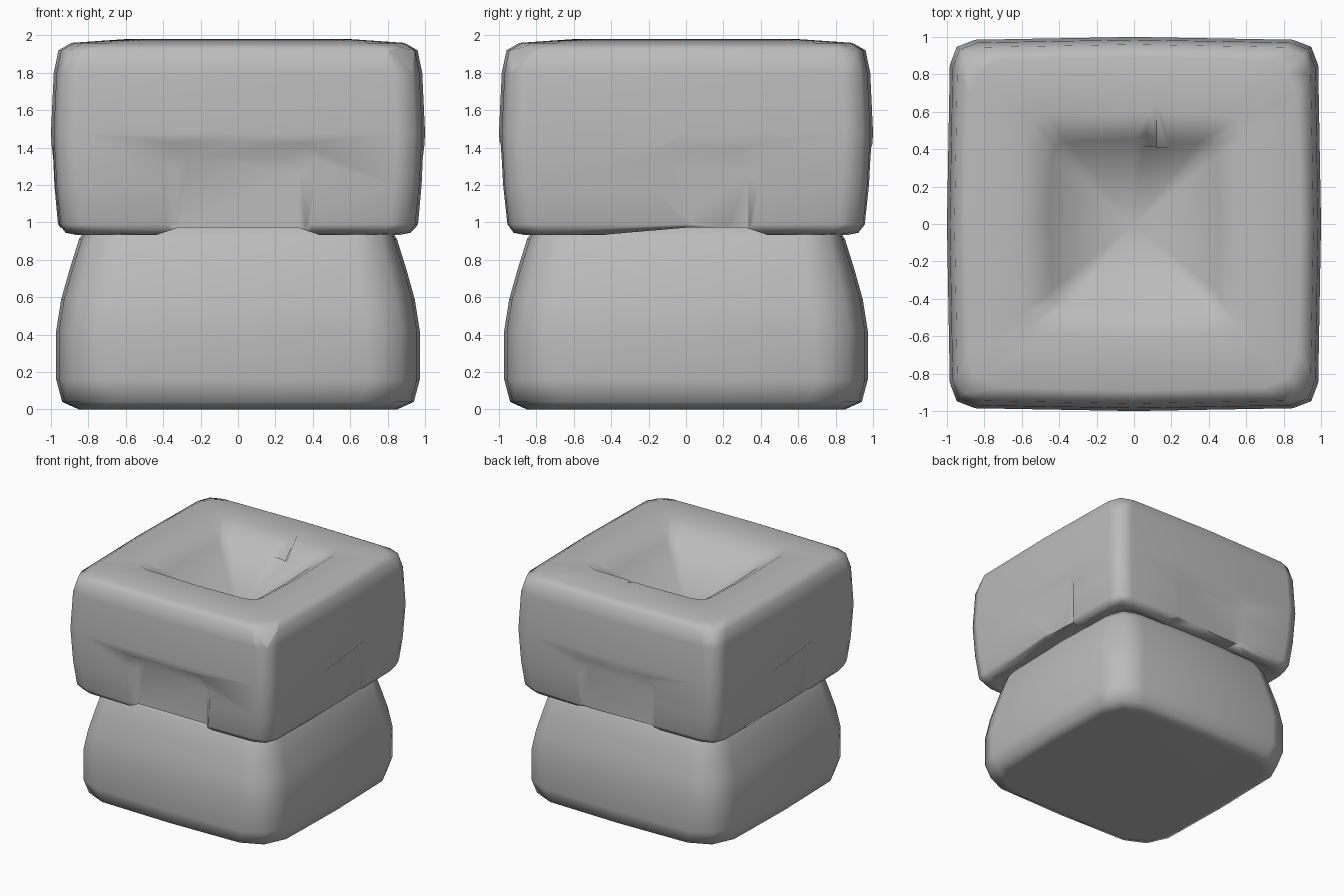
import bpy, bmesh, math
from mathutils import Matrix, Vector

if "Cube" in bpy.data.objects:
    bpy.data.objects.remove(bpy.data.objects["Cube"])

stone = bpy.data.materials.new("grey_stone")
stone.use_nodes = True
grey = (0.5, 0.5, 0.5, 1)
stone.diffuse_color = grey
stone.node_tree.nodes["Principled BSDF"].inputs["Base Color"].default_value = grey


def add_object(name, bm):
    bmesh.ops.recalc_face_normals(bm, faces=bm.faces)
    mesh = bpy.data.meshes.new(name)
    bm.to_mesh(mesh)
    bm.free()
    mesh.materials.append(stone)
    obj = bpy.data.objects.new(name, mesh)
    bpy.context.collection.objects.link(obj)
    return obj


def loft(rings, apex=None):
    """Skin a stack of closed rings, capping the start and the end or apex."""
    bm = bmesh.new()
    loops = [[bm.verts.new(p) for p in ring] for ring in rings]
    n = len(loops[0])
    for a, b in zip(loops, loops[1:]):
        for i in range(n):
            j = (i + 1) % n
            bm.faces.new((a[i], a[j], b[j], b[i]))
    bm.faces.new(loops[0])
    if apex:
        tip = bm.verts.new(apex)
        for i in range(n):
            bm.faces.new((loops[-1][i], loops[-1][(i + 1) % n], tip))
    else:
        bm.faces.new(loops[-1])
    return bm


def rounded_square(half, corner, z, bulge=0.015):
    """Square ring with swollen sides and blunt corners."""
    flat = half - corner
    tip = half - 0.35 * corner
    side = [(half - bulge, -flat), (half, 0), (half - bulge, flat), (tip, tip)]
    ring = []
    for k in range(4):
        turn = Matrix.Rotation(k * math.pi / 2, 3, 'Z')
        ring += [turn @ Vector((x, y, z)) for x, y in side]
    return ring


def cut(target, cutter):
    cutter.hide_render = True
    mod = target.modifiers.new("cut", 'BOOLEAN')
    mod.operation = 'DIFFERENCE'
    mod.solver = 'EXACT'
    mod.object = cutter
    bpy.context.view_layer.objects.active = target
    bpy.ops.object.modifier_apply(modifier=mod.name)
    bpy.data.objects.remove(cutter)


def smooth(obj):
    """Soft edges, with the large faces kept flat."""
    bpy.ops.object.select_all(action='DESELECT')
    obj.select_set(True)
    bpy.context.view_layer.objects.active = obj
    bpy.ops.object.shade_smooth_by_angle(angle=math.radians(85))
    weighted = obj.modifiers.new("soft_edges", 'WEIGHTED_NORMAL')
    weighted.keep_sharp = True


# Lower block: flared foot narrowing to the neck
foot = [(0.85, 0.26, 0.0), (0.94, 0.28, 0.04), (0.972, 0.28, 0.16), (0.972, 0.28, 0.42),
        (0.945, 0.28, 0.59), (0.9, 0.26, 0.75), (0.85, 0.23, 0.91), (0.76, 0.2, 1.05)]
base = add_object("base_block", loft([rounded_square(*r) for r in foot]))
smooth(base)

# Upper block with a pyramid-shaped bowl in the top
head = [(0.74, 0.14, 1.0), (0.87, 0.16, 0.932), (0.93, 0.15, 0.945), (0.962, 0.15, 0.99),
        (0.985, 0.15, 1.2), (1.0, 0.15, 1.48), (0.985, 0.15, 1.8), (0.96, 0.16, 1.92),
        (0.89, 0.2, 1.96), (0.6, 0.13, 1.98), (0.455, 0.1, 1.88)]
bm = loft([rounded_square(*r) for r in head], apex=(0, 0, 1.5))

# Broken-off front corner
res = bmesh.ops.bisect_plane(bm, geom=bm.verts[:] + bm.edges[:] + bm.faces[:],
                             plane_co=(0.925, -0.925, 1.82), plane_no=(1, -1, 1),
                             clear_outer=True)
bmesh.ops.edgeloop_fill(bm, edges=[e for e in res["geom_cut"]
                                   if isinstance(e, bmesh.types.BMEdge)])
top = add_object("bowl_block", bm)


# Arched notches with sloping sides in each side, and a raised lip below them
def arch(width, height, chamfer, y, skew=0):
    pts = [(-width, 0.8), (-width, height - chamfer), (chamfer - width, height),
           (width - chamfer, height), (width, height - chamfer), (width, 0.8)]
    return [(x, y - skew * x, z) for x, z in pts]


def lip(rise_end, y):
    return [(x, y, z) for x, z in [(-0.43, 0.9), (-0.43, 0.935), (rise_end, 0.972),
                                   (0.32, 0.972), (0.43, 0.935), (0.43, 0.9)]]


for quarter, depth, skew, rise_end in [(0, 0.1, 0, -0.32), (1, 0.035, -0.09, 0),
                                       (2, 0.06, -0.04, -0.32), (3, 0.035, -0.09, -0.32)]:
    notch = loft([arch(0.46, 1.46, 0.1, -1.03), arch(0.33, 1.34, 0.07, depth - 1.0, skew)])
    for name, cutter in [("notch_cutter", notch),
                         ("lip_cutter", loft([lip(rise_end, -1.05), lip(rise_end, -0.78)]))]:
        cutter.transform(Matrix.Rotation(quarter * math.pi / 2, 4, 'Z'))
        cut(top, add_object(name, cutter))

# Small crack in the back rim of the bowl
crack = loft([[(-0.04, 0.44, 2.02), (0.27, 0.42, 2.02), (0.12, 0.68, 2.02)]], apex=(0.12, 0.4, 1.72))
cut(top, add_object("crack_cutter", crack))
smooth(top)
